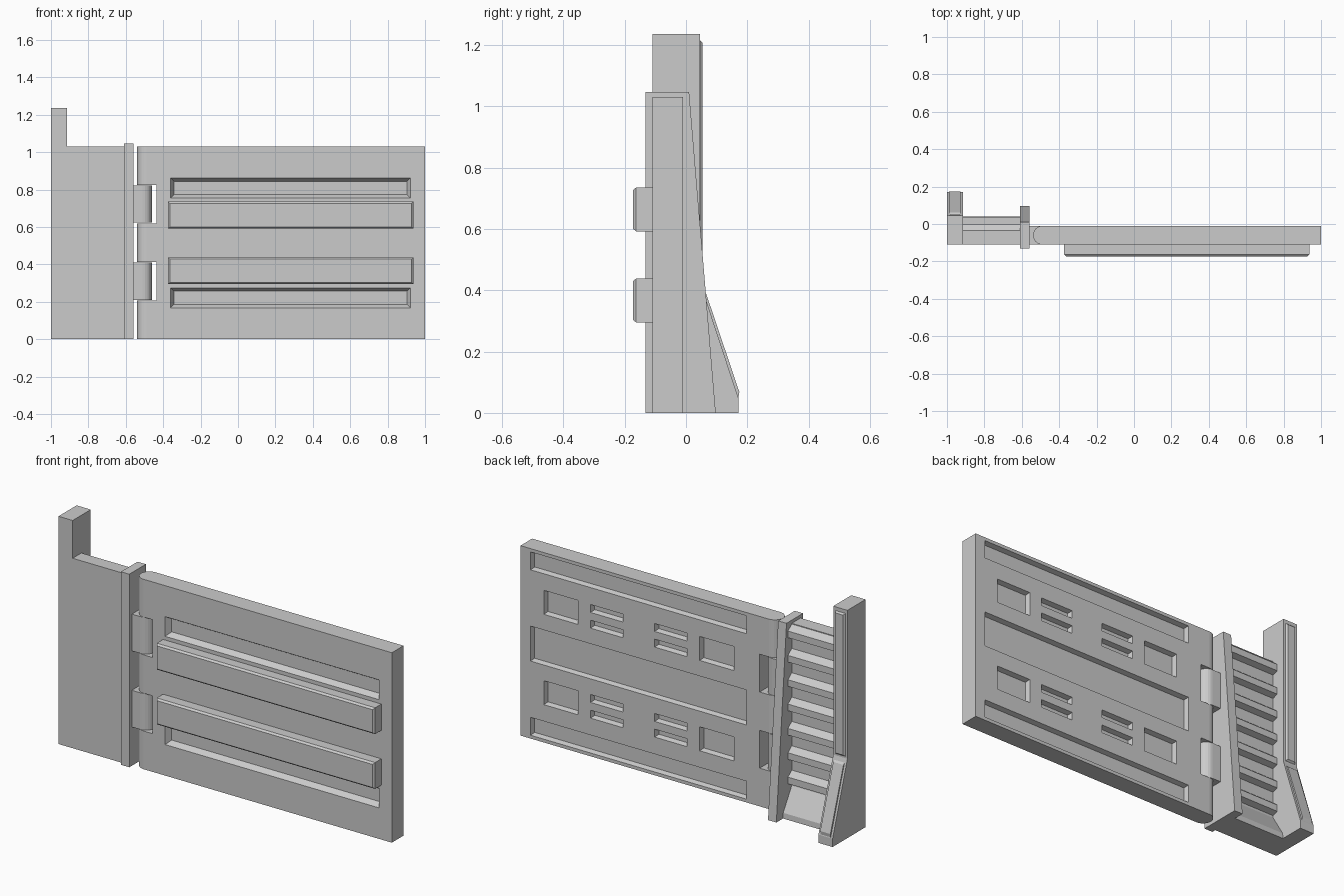
import bpy, bmesh, math

if "Cube" in bpy.data.objects:
    bpy.data.objects.remove(bpy.data.objects["Cube"])


def finish(name, bm):
    bmesh.ops.recalc_face_normals(bm, faces=bm.faces)
    me = bpy.data.meshes.new(name)
    bm.to_mesh(me)
    bm.free()
    ob = bpy.data.objects.new(name, me)
    bpy.context.collection.objects.link(ob)
    return ob


def add_loft(bm, a, b):
    """Closed solid between two rings of 3D points."""
    va, vb = [bm.verts.new(p) for p in a], [bm.verts.new(p) for p in b]
    n = len(a)
    bm.faces.new(va)
    bm.faces.new(vb[::-1])
    for i in range(n):
        j = (i + 1) % n
        bm.faces.new((va[i], vb[i], vb[j], va[j]))


def side_prism(name, yz, x0, x1):
    bm = bmesh.new()
    add_loft(bm, [(x0, y, z) for y, z in yz], [(x1, y, z) for y, z in yz])
    return finish(name, bm)


def plan_prism(name, xy, z0, z1):
    bm = bmesh.new()
    add_loft(bm, [(x, y, z0) for x, y in xy], [(x, y, z1) for x, y in xy])
    return finish(name, bm)


def box(name, x0, x1, y0, y1, z0, z1):
    return plan_prism(name, [(x0, y0), (x1, y0), (x1, y1), (x0, y1)], z0, z1)


def add_frustum(bm, x0, x1, z0, z1, y0, y1, t):
    """Rectangle at y0 narrowing by t at y1."""
    add_loft(bm, [(x0, y0, z0), (x1, y0, z0), (x1, y0, z1), (x0, y0, z1)],
             [(x0 + t, y1, z0 + t), (x1 - t, y1, z0 + t),
              (x1 - t, y1, z1 - t), (x0 + t, y1, z1 - t)])


H, YF, YB, MID = 1.03, -0.11, -0.01, 0.515
NOTCHES = [(0.207, 0.412), (0.62, 0.825)]


def rounded(x_center, x_flat):
    """Hinge knuckle plan: half round at x_center, square at x_flat."""
    s = -1 if x_flat > x_center else 1
    arc = [(x_center + s * 0.05 * math.cos(a), -0.06 + 0.05 * math.sin(a))
           for a in [math.pi * (i / 12 - 0.5) for i in range(13)]]
    return [(x_flat, YF)] + arc + [(x_flat, YB)]


# Door panel with hinge end, notched for the frame knuckles
panel = plan_prism("door_panel", rounded(-0.49, 1.0), 0, H)
cut = bmesh.new()
for z0, z1 in NOTCHES:
    add_frustum(cut, -0.6, -0.435, z0, z1, -0.2, 0.1, 0)


def both(z0, z1):
    return [(z0, z1), (2 * MID - z1, 2 * MID - z0)]


# Front recesses
for z0, z1 in both(0.755, 0.862):
    add_frustum(cut, -0.36, 0.922, z0, z1, YF - 0.0001, YF + 0.03, 0.018)
# Back recesses: long channels, square pockets, paired slots
back = [(-0.355, 0.94, *r) for r in both(0.915, 1.012)]
back.append((-0.355, 0.94, 0.42, 0.61))
for r in both(0.695, 0.825):
    back += [(0.655, 0.86, *r), (-0.28, -0.075, *r)]
for r in both(0.695, 0.738) + both(0.78, 0.823):
    back += [(0.385, 0.58, *r), (0.0, 0.195, *r)]
for x0, x1, z0, z1 in back:
    add_frustum(cut, x0, x1, z0, z1, YB + 0.0001, YB - 0.025, 0.008)
cutter = finish("recess_cutter", cut)
cutter.hide_render = True
mod = panel.modifiers.new("recesses", "BOOLEAN")
mod.operation, mod.object, mod.solver = "DIFFERENCE", cutter, "EXACT"
bpy.context.view_layer.objects.active = panel
bpy.ops.object.modifier_apply(modifier=mod.name)
bpy.data.objects.remove(cutter)

# Raised front bars
for i, (z0, z1) in enumerate(both(0.592, 0.735)):
    bm = bmesh.new()
    add_frustum(bm, -0.373, 0.937, z0, z1, YF, -0.163, 0)
    add_frustum(bm, -0.373, 0.937, z0, z1, -0.163, -0.173, 0.009)
    finish(f"front_bar_{i + 1}", bm)

# Frame knuckles
for i, (z0, z1) in enumerate(NOTCHES):
    plan_prism(f"frame_knuckle_{i + 1}", rounded(-0.51, -0.57), z0 + 0.003, z1 - 0.003)

# Tapered hinge post
side_prism("hinge_post", [(-0.132, 0), (0.097, 0), (0.01, 1.047), (-0.132, 1.047)],
           -0.61, -0.56)

# Side wall with ribbed back and sloped foot
side_prism("side_wall", [(YF, 0), (0.04, 0), (0.038, 0.03), (-0.035, 0.15),
                         (-0.035, H), (YF, H)], -0.93, -0.6)
for i in range(7):
    z = 0.19 + i * 0.132
    side_prism(f"wall_rib_{i + 1}", [(-0.04, z - 0.03), (-0.003, z - 0.018),
                                     (-0.003, z + 0.018), (-0.04, z + 0.048)], -0.93, -0.6)

# End post with flared foot and raised back strip
side_prism("end_post", [(YF, 0), (0.172, 0), (0.172, 0.045), (0.045, 0.43),
                        (0.045, 1.235), (YF, 1.235)], -1.0, -0.915)
bm = bmesh.new()
add_frustum(bm, -0.988, -0.927, 0.44, 1.215, 0.045, 0.054, 0.008)
finish("end_post_strip", bm)
side_prism("foot_pad", [(0.17, 0.045), (0.174, 0.068), (0.062, 0.40), (0.05, 0.41)],
           -0.988, -0.927)
